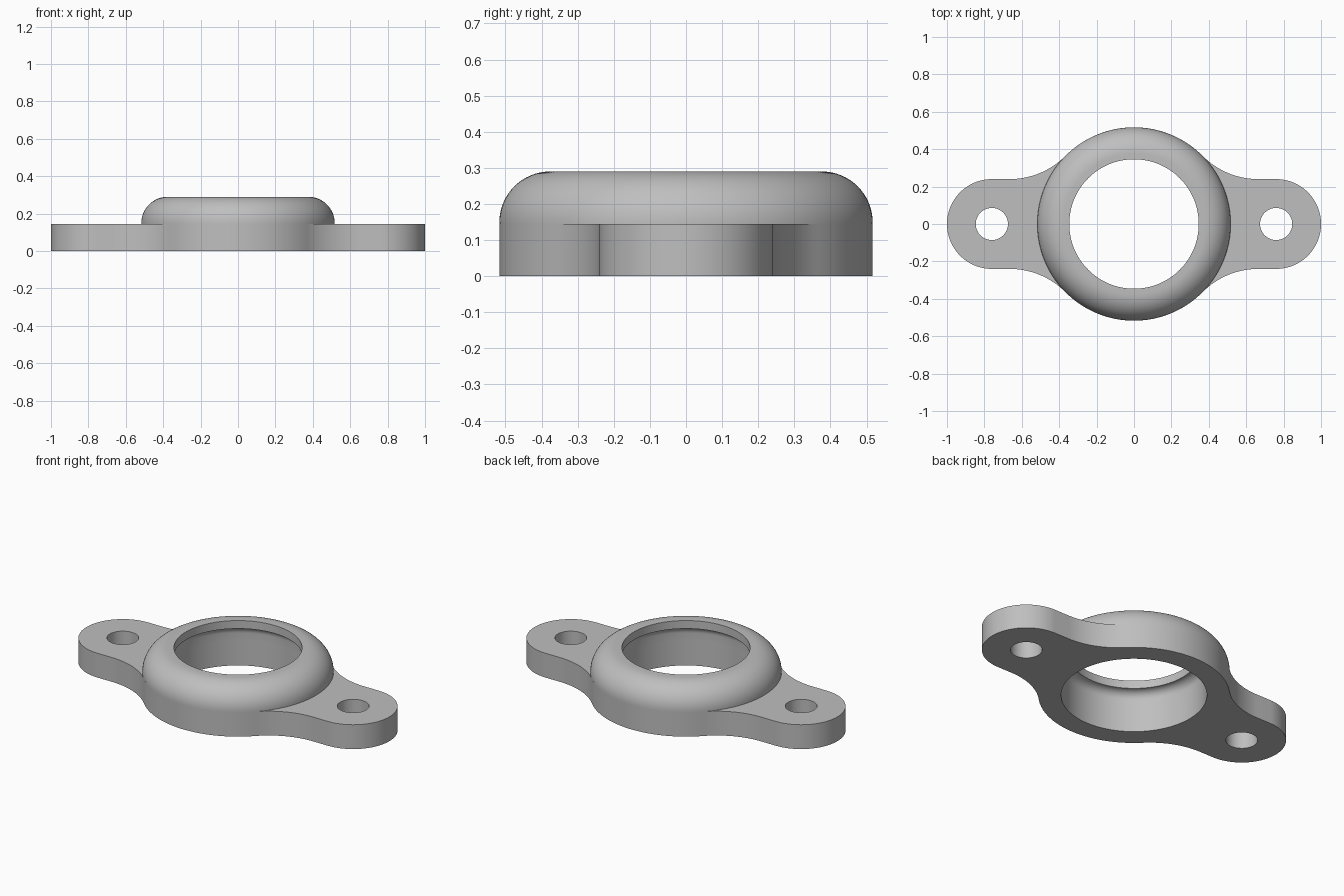
import bpy, bmesh
from math import pi, sin, cos, asin

if "Cube" in bpy.data.objects:
    bpy.data.objects.remove(bpy.data.objects["Cube"], do_unlink=True)

# Main dimensions
PLATE_H, TOTAL_H = 0.145, 0.29
RING_R, BORE_R, LIP_R, LIP_Z = 0.517, 0.394, 0.346, 0.242
LUG_X, LUG_R, BOLT_R = 0.76, 0.24, 0.086
BLEND_R = 0.42

grey = bpy.data.materials.new("grey_metal")
grey.use_nodes = True
colour = (0.52, 0.52, 0.52, 1)
grey.diffuse_color = colour
grey.node_tree.nodes["Principled BSDF"].inputs["Base Color"].default_value = colour


def arc(cx, cy, r, start, end, steps):
    angles = [start + (end - start) * i / steps for i in range(steps + 1)]
    return [(cx + r * cos(a), cy + r * sin(a)) for a in angles]


def finish(obj):
    bm = bmesh.new()
    bm.from_mesh(obj.data)
    bmesh.ops.remove_doubles(bm, verts=bm.verts, dist=0.0001)
    bmesh.ops.recalc_face_normals(bm, faces=bm.faces)
    bm.to_mesh(obj.data)
    bm.free()
    obj.data.materials.clear()
    obj.data.materials.append(grey)
    bpy.ops.object.select_all(action='DESELECT')
    obj.select_set(True)
    bpy.context.view_layer.objects.active = obj
    bpy.ops.object.shade_smooth_by_angle(angle=pi / 6)


# Flange plate: one quadrant of the outline, mirrored twice
theta = asin((LUG_R + BLEND_R) / (RING_R + BLEND_R))
blend_x = cos(theta) * (RING_R + BLEND_R)
quarter = arc(LUG_X, 0, LUG_R, 0, pi / 2, 24)
quarter += arc(blend_x, LUG_R + BLEND_R, BLEND_R, -pi / 2, theta - pi, 20)
quarter += arc(0, 0, RING_R, theta, pi / 2, 20)[1:]
half = quarter + [(-x, y) for x, y in reversed(quarter[:-1])]
outline = half + [(x, -y) for x, y in reversed(half[1:-1])]
loops = [outline, arc(0, 0, BORE_R, 0, 2 * pi, 128)[:-1]]
loops += [arc(s * LUG_X, 0, BOLT_R, 0, 2 * pi, 48)[:-1] for s in (-1, 1)]

curve = bpy.data.curves.new("flange_plate", 'CURVE')
curve.dimensions = '2D'
curve.fill_mode = 'BOTH'
curve.extrude = PLATE_H / 2
for loop in loops:
    spline = curve.splines.new('POLY')
    spline.points.add(len(loop) - 1)
    for point, (x, y) in zip(spline.points, loop):
        point.co = (x, y, PLATE_H / 2, 1)
    spline.use_cyclic_u = True
plate = bpy.data.objects.new("flange_plate", curve)
bpy.context.collection.objects.link(plate)
plate.location.z = PLATE_H / 2
bpy.ops.object.select_all(action='DESELECT')
plate.select_set(True)
bpy.context.view_layer.objects.active = plate
bpy.ops.object.convert(target='MESH')
plate = bpy.context.view_layer.objects.active
# Seat the plate exactly on the ground
low = min(v.co.z for v in plate.data.vertices)
for v in plate.data.vertices:
    v.co.z -= low
plate.location.z = 0
finish(plate)

# Raised collar: rounded shoulder, short lip, rounded bore roof
shoulder = TOTAL_H - PLATE_H - 0.004
cove = BORE_R - LIP_R
profile = [(RING_R, PLATE_H)]
profile += arc(RING_R - shoulder, TOTAL_H - shoulder, shoulder, 0, pi / 2, 16)
profile += [(LIP_R, TOTAL_H), (LIP_R, LIP_Z)]
profile += arc(LIP_R, LIP_Z - cove, cove, pi / 2, 0, 10)[1:]
profile += [(BORE_R, PLATE_H)]

bm = bmesh.new()
verts = [bm.verts.new((r, 0, z)) for r, z in profile]
edges = [bm.edges.new(pair) for pair in zip(verts, verts[1:])]
bmesh.ops.spin(bm, geom=verts + edges, cent=(0, 0, 0), axis=(0, 0, 1),
               angle=2 * pi, steps=128, use_duplicate=False)
mesh = bpy.data.meshes.new("collar")
bm.to_mesh(mesh)
bm.free()
collar = bpy.data.objects.new("collar", mesh)
bpy.context.collection.objects.link(collar)
finish(collar)
